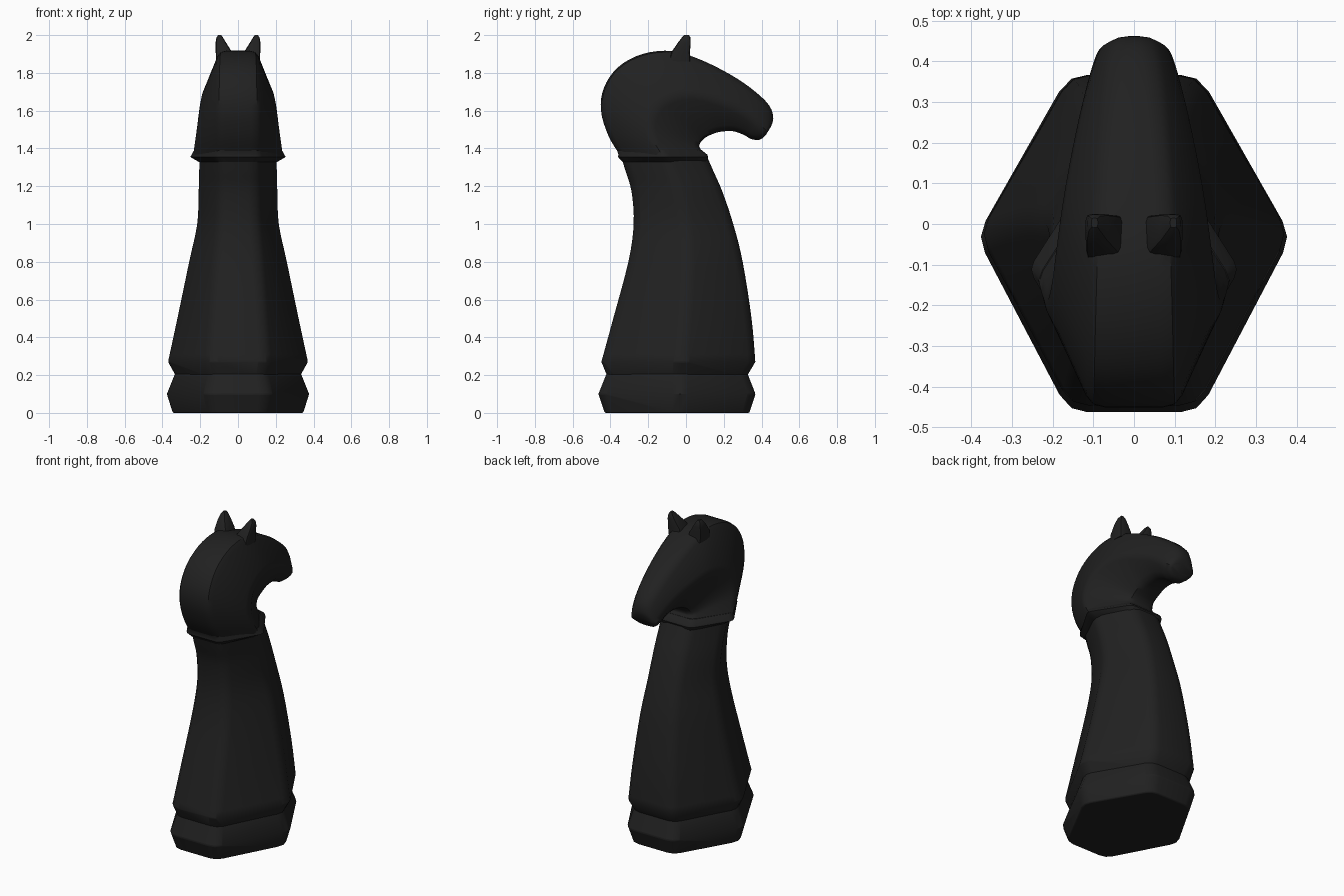
import bpy, bmesh, math
from mathutils import Vector

mat = bpy.data.materials.new("matte black")
mat.diffuse_color = (0.015, 0.015, 0.015, 1)


def spline(rows, n):
    """Smoothly resample a list of numeric stations."""
    out = []
    for i in range(len(rows) - 1):
        p0, p1, p2 = rows[max(i - 1, 0)], rows[i], rows[i + 1]
        p3 = rows[min(i + 2, len(rows) - 1)]
        for k in range(n):
            t = k / n
            out.append([0.5 * (2 * b + (c - a) * t + (2 * a - 5 * b + 4 * c - d) * t * t
                               + (3 * b - a - 3 * c + d) * t ** 3)
                        for a, b, c, d in zip(p0, p1, p2, p3)])
    out.append(list(rows[-1]))
    return out


def rounded(pts, d):
    """Replace every corner of a ring by three points on a small curve."""
    out = []
    for i, p in enumerate(pts):
        ends = []
        for q in (pts[i - 1], pts[(i + 1) % len(pts)]):
            e = q - p
            ends.append(p + e * min(d / e.length, 0.35))
        out += [ends[0], (ends[0] + 2 * p + ends[1]) / 4, ends[1]]
    return out


def hex_ring(y0, z0, y1, z1, hw, f0, f1, m, d=0.035):
    """Six-sided section between an outer and an inner point, widest at fraction m."""
    ym, zm = y0 + (y1 - y0) * m, z0 + (z1 - z0) * m
    hw += d * 0.25
    return rounded([Vector(p) for p in ((-f0, y0, z0), (f0, y0, z0), (hw, ym, zm),
                                        (f1, y1, z1), (-f1, y1, z1), (-hw, ym, zm))], d)


def loft(name, rings, bevel, segments=2, angle=38):
    bm = bmesh.new()
    vs = [[bm.verts.new(p) for p in r] for r in rings]
    for a, b in zip(vs, vs[1:]):
        n = len(a)
        for i in range(n):
            j = (i + 1) % n
            bm.faces.new((a[i], a[j], b[j], b[i]))
    bm.faces.new(vs[0][::-1])
    bm.faces.new(vs[-1])
    bmesh.ops.recalc_face_normals(bm, faces=bm.faces)
    me = bpy.data.meshes.new(name)
    bm.to_mesh(me)
    bm.free()
    ob = bpy.data.objects.new(name, me)
    bpy.context.collection.objects.link(ob)
    me.materials.append(mat)
    if bevel:
        mod = ob.modifiers.new("soft edges", "BEVEL")
        mod.width, mod.segments = bevel, segments
        mod.limit_method, mod.angle_limit = "ANGLE", math.radians(angle)
    bpy.ops.object.select_all(action="DESELECT")
    ob.select_set(True)
    bpy.context.view_layer.objects.active = ob
    bpy.ops.object.shade_smooth_by_angle(angle=math.radians(36))
    return ob


def level(z, y0, y1, hw, f, d=0.045):
    return hex_ring(y0, z, y1, z, hw, f, f, 0.52, d)


# Base foot: z, front y, back y, half width, flat half width
loft("base", [level(*r) for r in (
    (0.0, -0.43, 0.335, 0.345, 0.145),
    (0.10, -0.464, 0.368, 0.376, 0.16),
    (0.21, -0.42, 0.325, 0.332, 0.14))], 0.006)

# Tapering body with a curved neck
lower = [(0.19, -0.415, 0.32, 0.325, 0.14)]
neck = spline([
    (0.27, -0.448, 0.367, 0.37, 0.155),
    (0.50, -0.385, 0.347, 0.32, 0.14),
    (0.80, -0.305, 0.300, 0.257, 0.12),
    (1.00, -0.277, 0.250, 0.214, 0.105),
    (1.17, -0.288, 0.193, 0.207, 0.10),
    (1.28, -0.320, 0.145, 0.204, 0.10),
    (1.36, -0.345, 0.11, 0.204, 0.10)], 4)
loft("body", [level(*r) for r in lower + neck], 0.006)

# Thin collar under the head
loft("collar", [level(*r, 0.025) for r in (
    (1.328, -0.335, 0.110, 0.206, 0.10),
    (1.355, -0.360, 0.118, 0.253, 0.113),
    (1.368, -0.358, 0.112, 0.245, 0.113),
    (1.392, -0.366, 0.082, 0.232, 0.10))], 0)

# Head: outer y, z, inner y, z, half width, outer flat, inner flat, widest fraction
head = spline([
    (-0.350, 1.365, 0.098, 1.365, 0.238, 0.105, 0.10, 0.50),
    (-0.412, 1.47, 0.075, 1.400, 0.227, 0.105, 0.095, 0.50),
    (-0.450, 1.60, 0.070, 1.412, 0.216, 0.105, 0.09, 0.50),
    (-0.435, 1.72, 0.074, 1.426, 0.207, 0.105, 0.085, 0.50),
    (-0.360, 1.83, 0.085, 1.442, 0.198, 0.103, 0.08, 0.50),
    (-0.230, 1.90, 0.102, 1.457, 0.188, 0.100, 0.08, 0.51),
    (-0.070, 1.915, 0.135, 1.474, 0.175, 0.095, 0.08, 0.52),
    (0.100, 1.860, 0.180, 1.488, 0.158, 0.085, 0.075, 0.53),
    (0.270, 1.770, 0.250, 1.491, 0.135, 0.070, 0.07, 0.54),
    (0.385, 1.685, 0.310, 1.470, 0.115, 0.058, 0.06, 0.55),
    (0.445, 1.620, 0.345, 1.450, 0.102, 0.046, 0.055, 0.55),
    (0.462, 1.560, 0.390, 1.446, 0.090, 0.040, 0.05, 0.55),
    (0.450, 1.515, 0.422, 1.470, 0.075, 0.036, 0.042, 0.50)], 4)
loft("head", [hex_ring(*r) for r in head], 0)

# Ears: z, centre x, centre y, half x, half y
for name, s in (("left_ear", -1), ("right_ear", 1)):
    rings = []
    for z, cx, cy, hx, hy in ((1.86, 0.070, -0.034, 0.046, 0.056),
                              (1.91, 0.075, -0.028, 0.043, 0.049),
                              (1.96, 0.091, -0.009, 0.028, 0.034),
                              (1.988, 0.097, 0.001, 0.017, 0.022),
                              (2.0, 0.097, 0.003, 0.008, 0.012)):
        rings.append(rounded([Vector((s * (cx + a * hx), cy + b * hy, z))
                              for a, b in ((-1, -1), (1, -1), (1, 1), (-1, 1))], 0.016))
    loft(name, rings, 0)
